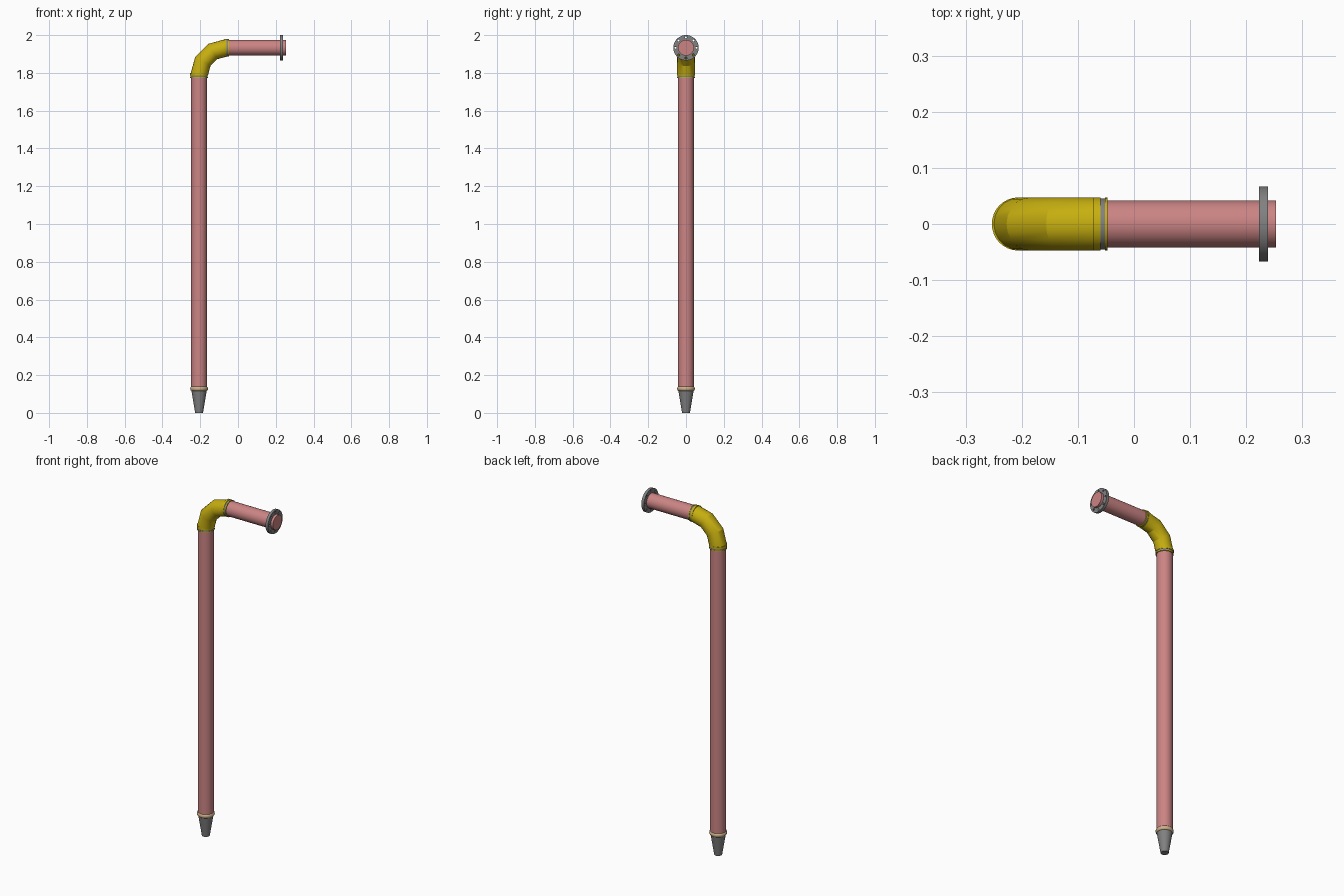
import bpy, bmesh, math
from mathutils import Matrix, Vector

if "Cube" in bpy.data.objects:
    bpy.data.objects.remove(bpy.data.objects["Cube"])

PX, PZ = -0.206, 1.933        # axes of the vertical and horizontal runs
BEND = 0.146                  # elbow bend radius
R_PIPE, R_ELBOW = 0.042, 0.047
EX, EZ = PX + BEND, PZ - BEND # elbow bend centre


def material(name, rgb):
    m = bpy.data.materials.new(name)
    m.diffuse_color = (*rgb, 1)
    m.use_nodes = True
    m.node_tree.nodes["Principled BSDF"].inputs["Base Color"].default_value = m.diffuse_color
    return m


pink = material("pink_pipe", (0.60, 0.23, 0.23))
yellow = material("yellow_elbow", (0.57, 0.43, 0.005))
tan = material("tan_seal", (0.60, 0.43, 0.25))
steel = material("dark_steel", (0.22, 0.22, 0.22))

UP = Matrix.Translation((PX, 0, 0))
SIDE = Matrix.Translation((0, 0, PZ)) @ Matrix.Rotation(math.pi / 2, 4, 'Y')


def finish(name, bm, mat, angle=25):
    bmesh.ops.recalc_face_normals(bm, faces=bm.faces)
    me = bpy.data.meshes.new(name)
    bm.to_mesh(me)
    bm.free()
    ob = bpy.data.objects.new(name, me)
    bpy.context.collection.objects.link(ob)
    if mat:
        me.materials.append(mat)
    bpy.ops.object.select_all(action='DESELECT')
    ob.select_set(True)
    bpy.context.view_layer.objects.active = ob
    bpy.ops.object.shade_smooth_by_angle(angle=math.radians(angle))
    return ob


def lathe(name, profile, frame, mat=None, sides=32, closed=False, angle=25):
    """Turn (radius, height) points about the frame's z axis."""
    bm = bmesh.new()
    rings = [[bm.verts.new(frame @ Vector((r * math.cos(2 * math.pi * i / sides),
                                           r * math.sin(2 * math.pi * i / sides), h)))
              for i in range(sides)] for r, h in profile]
    pairs = list(zip(rings, rings[1:]))
    if closed:
        pairs.append((rings[-1], rings[0]))
    else:
        bm.faces.new(rings[0])
        bm.faces.new(rings[-1])
    for a, b in pairs:
        for i in range(sides):
            j = (i + 1) % sides
            bm.faces.new((a[i], a[j], b[j], b[i]))
    return finish(name, bm, mat, angle)


def disc(name, r, h0, h1, frame, mat=None):
    return lathe(name, [(r, h0), (r, h1)], frame, mat)


# Straight pipes
disc("vertical_pipe", R_PIPE, 0.125, EZ + 0.01, UP, pink)
disc("horizontal_pipe", R_PIPE, EX - 0.01, 0.253, SIDE, pink)

# Three-segment elbow
bm = bmesh.new()
bmesh.ops.create_circle(bm, segments=20, radius=R_ELBOW, cap_ends=False,
                        matrix=Matrix.Translation((PX, 0, EZ)))
bmesh.ops.spin(bm, geom=bm.verts[:] + bm.edges[:], cent=(EX, 0, EZ), axis=(0, 1, 0),
               angle=math.pi / 2, steps=3, use_duplicate=False)
bmesh.ops.holes_fill(bm, edges=[e for e in bm.edges if e.is_boundary], sides=0)
finish("elbow", bm, yellow)

# Elbow end collars: raised lip, grey gasket, outer ring
for tag, frame, end, s in (("lower", UP, EZ, -1), ("upper", SIDE, EX, 1)):
    disc(tag + "_lip", 0.0474, end - s * 0.012, end, frame, yellow)
    disc(tag + "_gasket", 0.0455, end, end + s * 0.008, frame, steel)
    disc(tag + "_ring", 0.047, end + s * 0.008, end + s * 0.013, frame, yellow)

# Tapered nozzle with rounded seal
lathe("nozzle", [(0.021, 0), (0.041, 0.122)], UP, steel)
seal = [(0.038 + 0.009 * math.cos(t), 0.128 + 0.012 * math.sin(t))
        for t in (2 * math.pi * k / 12 for k in range(12))]
lathe("nozzle_seal", seal, UP, tan, closed=True, angle=40)

# Flange with eight bolt holes
flange = lathe("flange", [(R_PIPE, 0.223), (0.067, 0.223), (0.067, 0.239), (R_PIPE, 0.239)],
               SIDE, steel, closed=True, sides=48)
bm = bmesh.new()
for k in range(8):
    a = k * math.pi / 4
    spot = Matrix.Translation((0.055 * math.cos(a), 0.055 * math.sin(a), 0.231))
    bmesh.ops.create_cone(bm, cap_ends=True, segments=12, radius1=0.0055, radius2=0.0055,
                          depth=0.05, matrix=SIDE @ spot)
cutter = finish("bolt_hole_cutter", bm, steel)
cutter.hide_render = True
cutter.hide_set(True)
cut = flange.modifiers.new("bolt_holes", 'BOOLEAN')
cut.operation = 'DIFFERENCE'
cut.solver = 'EXACT'
cut.object = cutter
